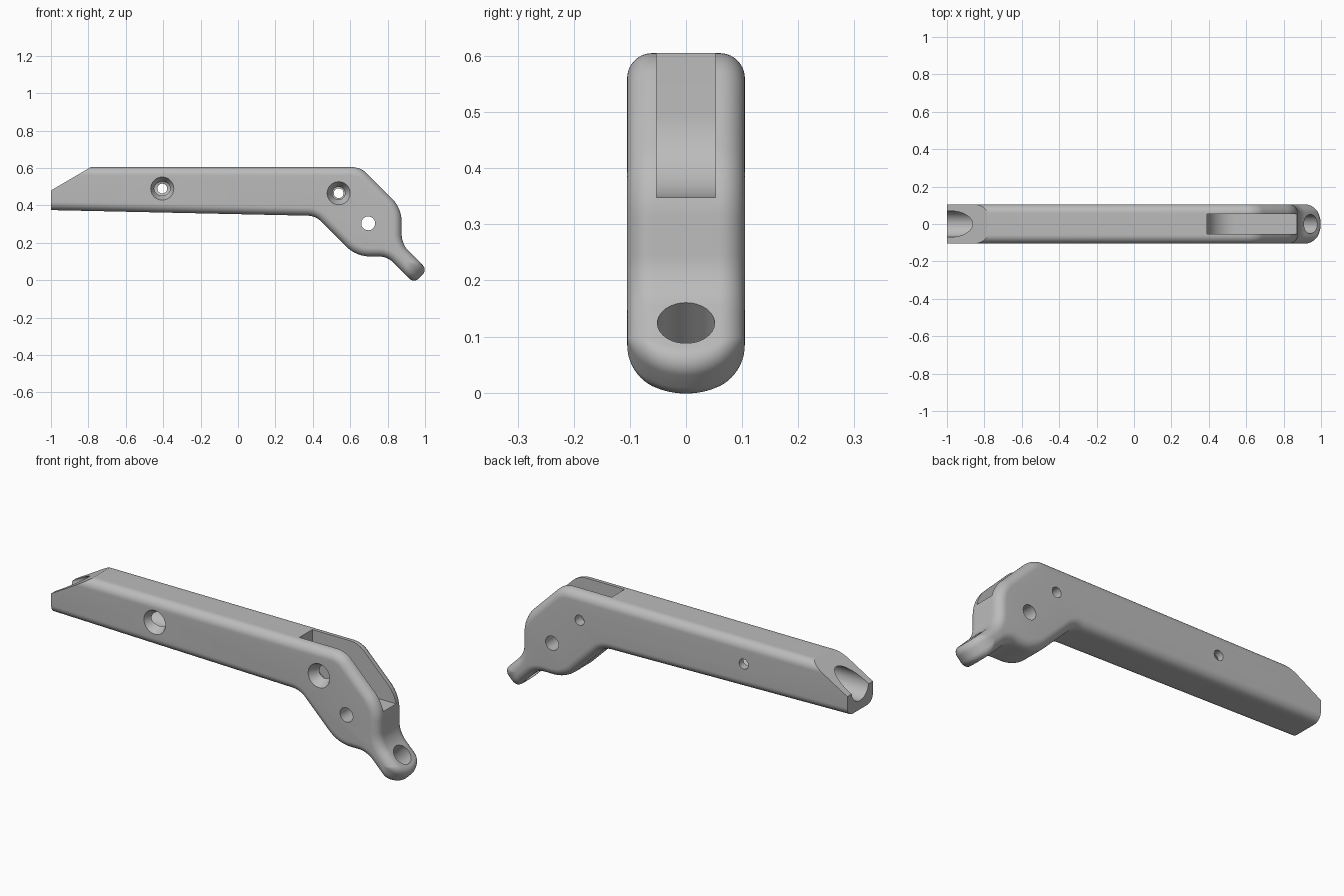
import bpy, bmesh, math
from mathutils import Vector, Matrix

if "Cube" in bpy.data.objects:
    bpy.data.objects.remove(bpy.data.objects["Cube"], do_unlink=True)

HALF, ROUND = 0.105, 0.045      # half width and side rounding
TAB_CENTRE = 0.572              # centre of the rounded tab end along its slope
ROOT2 = math.sqrt(2)

grey = bpy.data.materials.new("plain_grey")
grey.use_nodes = True
colour = (0.5, 0.5, 0.5, 1)
grey.diffuse_color = colour
grey.node_tree.nodes["Principled BSDF"].inputs["Base Color"].default_value = colour


def make_object(name, bm):
    bmesh.ops.recalc_face_normals(bm, faces=bm.faces[:])
    mesh = bpy.data.meshes.new(name)
    bm.to_mesh(mesh)
    bm.free()
    obj = bpy.data.objects.new(name, mesh)
    bpy.context.collection.objects.link(obj)
    mesh.materials.append(grey)
    return obj


def loft(name, rings):
    """Skin a list of matching closed rings and cap both ends."""
    bm = bmesh.new()
    loops = [[bm.verts.new(p) for p in ring] for ring in rings]
    n = len(loops[0])
    for a, b in zip(loops, loops[1:]):
        for i in range(n):
            j = (i + 1) % n
            bm.faces.new((a[i], a[j], b[j], b[i]))
    bm.faces.new(loops[0])
    bm.faces.new(loops[-1])
    return make_object(name, bm)


def prism(name, points, half):
    return loft(name, [[(x, y, z) for x, z in points] for y in (-half, half)])


def rod(name, start, end, r1, r2=None):
    start, end = Vector(start), Vector(end)
    axis = end - start
    place = Matrix.Translation((start + end) / 2) @ axis.to_track_quat("Z", "Y").to_matrix().to_4x4()
    bm = bmesh.new()
    bmesh.ops.create_cone(bm, cap_ends=True, segments=48, radius1=r1,
                          radius2=r1 if r2 is None else r2,
                          depth=axis.length, matrix=place)
    return make_object(name, bm)


def fillet(before, p, after, r, steps=10):
    """Points of an arc that rounds the corner p."""
    if r == 0:
        return [p]
    a, b = (p - before).normalized(), (after - p).normalized()
    turn = math.atan2(a.x * b.y - a.y * b.x, a.dot(b))
    start = p - a * r * math.tan(abs(turn) / 2)
    centre = p + (b - a).normalized() * r / math.cos(turn / 2)
    return [centre + Matrix.Rotation(turn * k / steps, 2) @ (start - centre)
            for k in range(steps + 1)]


def outline(y, inset):
    """Side outline at depth y, drawn in by the inset, with rounded corners."""
    tip = ROOT2 * (TAB_CENTRE + math.sqrt(max(HALF ** 2 - y ** 2, 0)))
    low, high = 0.925, 1.068    # lower and upper lines of the sloping tab
    # x, z, radius (negative where concave), whether the next edge is inset
    corners = [
        (-1.1, 0.377, 0, 1),
        (0.414, 0.344, -0.10, 1),
        (0.632, 0.127, 0.178, 1),
        (0.798, 0.127, -0.11, 1),
        ((low + tip) / 2, (low - tip) / 2, 0.035, 0),
        ((high + tip) / 2, (high - tip) / 2, 0.035, 1),
        (0.875, 0.193, -0.13, 1),
        (0.875, 0.385, 0.178, 1),
        (0.655, 0.605, 0.12, 1),
        (-1.1, 0.605, 0, 0),
    ]
    n = len(corners)
    pts = [Vector(c[:2]) for c in corners]
    lines = []
    for i in range(n):
        d = (pts[(i + 1) % n] - pts[i]).normalized()
        lines.append((pts[i] + Vector((-d.y, d.x)) * inset * corners[i][3], d))
    moved = []
    for i in range(n):
        (p, d), (q, e) = lines[i - 1], lines[i]
        w = q - p
        moved.append(p + d * (w.x * e.y - w.y * e.x) / (d.x * e.y - d.y * e.x))
    ring = []
    for i in range(n):
        r = corners[i][2]
        if r > 0:
            r = max(r - inset, 0.002)
        elif r < 0:
            r = inset - r
        ring += fillet(moved[i - 1], moved[i], moved[(i + 1) % n], r)
    return [(p.x, y, p.y) for p in ring]


# Arm body: slices across the width, closing in at both rounded sides
side = []
for k in range(11):
    a = math.pi / 2 * k / 10
    side.append((HALF - ROUND * (1 - math.sin(a)), ROUND * (1 - math.cos(a))))
flat = HALF - ROUND
slices = [(-y, d) for y, d in reversed(side)]
slices += [(flat * k / 4, 0) for k in range(-3, 4)]
slices += side
body = loft("arm_body", [outline(y, d) for y, d in slices])

# Sloping cut at the left end
cutters = [prism("end_cut", [(-1, 0.2), (-1, 0.48), (-0.7, 0.6555), (-0.7, 0.9),
                             (-1.3, 0.9), (-1.3, 0.2)], 0.3)]

# Slot with a curved back wall, open at the top and right
bend, floor, back = 0.15, 0.348, 0.39
slot = [(1.1, floor), (1.1, 0.8), (back, 0.8)]
for k in range(13):
    a = math.pi / 2 * k / 12
    slot.append((back + bend * (1 - math.cos(a)), floor + bend * (1 - math.sin(a))))
cutters.append(prism("slot_cut", slot, 0.053))

# Bore along the arm, pivot hole and tab hole
cutters.append(rod("bore_cut", (-1.2, 0, 0.49), (-0.3, 0, 0.49), 0.07))
cutters.append(rod("pivot_cut", (0.696, -0.2, 0.304), (0.696, 0.2, 0.304), 0.037))
cutters.append(rod("tab_cut", (0.84, 0, 0.02), (1.0, 0, 0.18), 0.051))

# Countersunk screw holes
for x, z in ((-0.405, 0.49), (0.538, 0.465)):
    cutters.append(rod("screw_cut", (x, -0.2, z), (x, 0.2, z), 0.026))
    cutters.append(rod("countersink_cut", (x, -0.115, z), (x, -0.04, z), 0.067, 0.027))

for cutter in cutters:
    cutter.hide_render = True
    mod = body.modifiers.new(cutter.name, "BOOLEAN")
    mod.operation = "DIFFERENCE"
    mod.solver = "EXACT"
    mod.object = cutter

# Keep the finished cut mesh and drop the cutters
bpy.context.view_layer.update()
result = bpy.data.meshes.new_from_object(
    body.evaluated_get(bpy.context.evaluated_depsgraph_get()))
body.modifiers.clear()
body.data = result
for cutter in cutters:
    bpy.data.objects.remove(cutter, do_unlink=True)

bpy.ops.object.select_all(action="DESELECT")
body.select_set(True)
bpy.context.view_layer.objects.active = body
bpy.ops.object.shade_smooth_by_angle(angle=math.radians(30))
